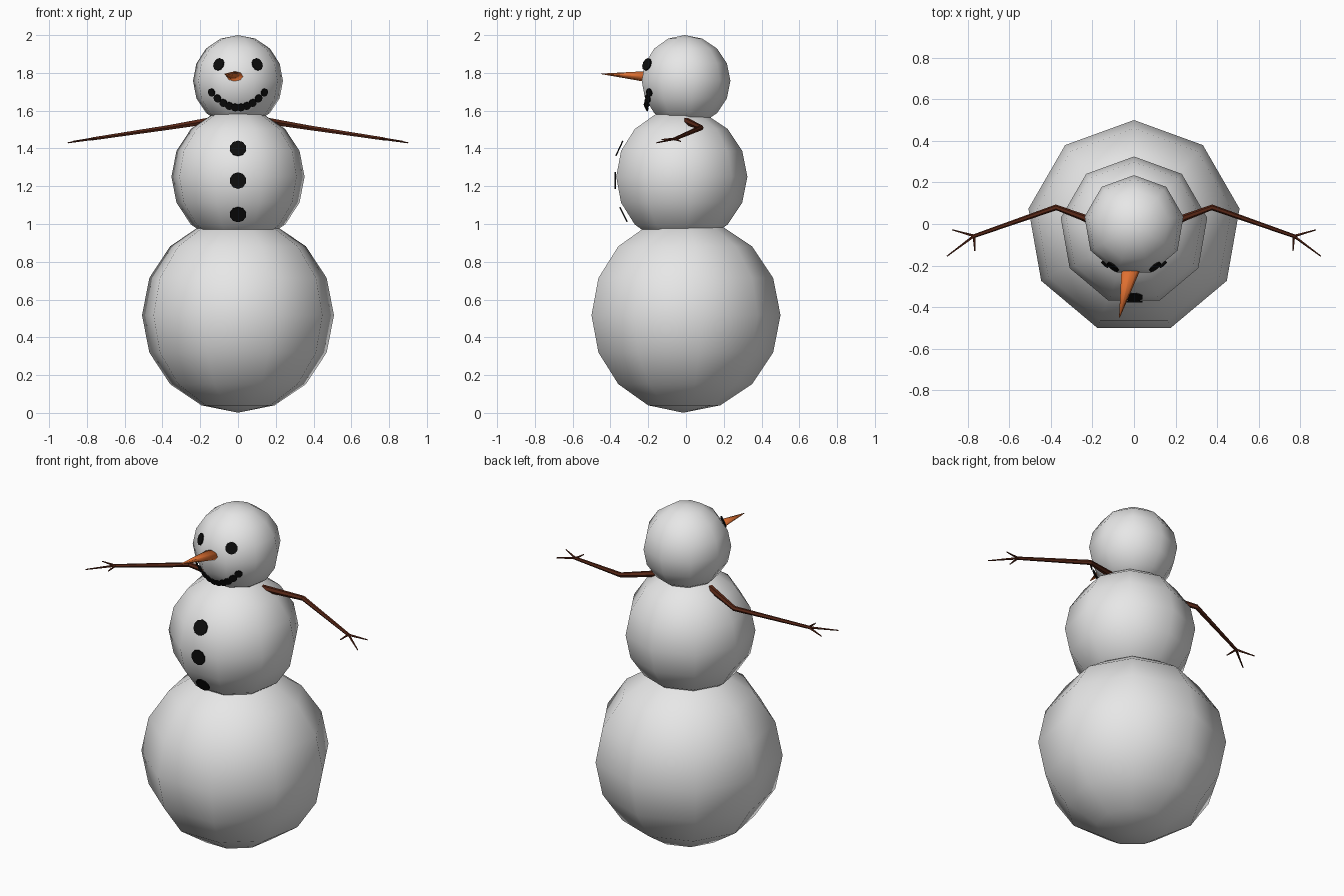
import bpy, bmesh, math
from mathutils import Vector, Matrix

if "Cube" in bpy.data.objects:
    bpy.data.objects.remove(bpy.data.objects["Cube"])


def material(name, r, g, b):
    m = bpy.data.materials.new(name)
    m.diffuse_color = (r, g, b, 1)
    m.use_nodes = True
    m.node_tree.nodes["Principled BSDF"].inputs["Base Color"].default_value = m.diffuse_color
    return m


SNOW = material("snow white", 0.8, 0.8, 0.8)
COAL = material("coal black", 0.004, 0.004, 0.004)
CARROT = material("carrot orange", 0.74, 0.16, 0.03)
BARK = material("bark brown", 0.1, 0.02, 0.008)


def finish(name, bm, mat, smooth=False):
    bmesh.ops.recalc_face_normals(bm, faces=bm.faces)
    me = bpy.data.meshes.new(name)
    bm.to_mesh(me)
    bm.free()
    me.materials.append(mat)
    for p in me.polygons:
        p.use_smooth = smooth
    ob = bpy.data.objects.new(name, me)
    bpy.context.collection.objects.link(ob)
    return ob


def snowball(name, y, z, radius):
    bm = bmesh.new()
    bmesh.ops.create_uvsphere(bm, u_segments=9, v_segments=8, radius=radius,
                              matrix=Matrix.Translation((0, y, z)))
    finish(name, bm, SNOW, True)


def tube(bm, points, sides=6, flat=1.0):
    """Tapered tube through (x, y, z, radius) points; flat squashes it in z."""
    pos = [Vector(p[:3]) for p in points]
    rings = []
    for i, p in enumerate(points):
        d = (pos[min(i + 1, len(pos) - 1)] - pos[max(i - 1, 0)]).normalized()
        side = d.cross(Vector((0, 0, 1))).normalized()
        up = side.cross(d)
        rings.append([bm.verts.new(pos[i] + p[3] * (math.cos(a) * side + flat * math.sin(a) * up))
                      for a in (2 * math.pi * k / sides for k in range(sides))])
    for a, b in zip(rings, rings[1:]):
        for k in range(sides):
            n = (k + 1) % sides
            bm.faces.new((a[k], a[n], b[n], b[k]))
    bm.faces.new(rings[0])
    bm.faces.new(rings[-1])


def coal_disc(name, centre, radius, turn, tilt):
    """Thin disc facing -y, turned sideways and tilted upward (degrees)."""
    t, e = math.radians(turn), math.radians(tilt)
    normal = Vector((math.sin(t) * math.cos(e), -math.cos(t) * math.cos(e), math.sin(e)))
    rot = normal.to_track_quat('Z', 'Y').to_matrix().to_4x4()
    bm = bmesh.new()
    bmesh.ops.create_cone(bm, cap_ends=True, segments=10, radius1=radius, radius2=radius,
                          depth=0.007, matrix=Matrix.Translation(centre) @ rot)
    finish(name, bm, COAL)


# Body
snowball("bottom_ball", -0.0155, 0.517, 0.516)
snowball("middle_ball", -0.033, 1.25, 0.358)
snowball("head", -0.007, 1.758, 0.242)

# Nose
bm = bmesh.new()
tube(bm, [(-0.012, -0.2, 1.78, 0.048), (-0.07, -0.45, 1.795, 0.002)], 8, 0.62)
finish("carrot_nose", bm, CARROT, True)

# Eyes
for s, label in ((-1, "left"), (1, "right")):
    coal_disc("eye_" + label, (s * 0.102, -0.207, 1.845), 0.034, s * 38, 18)

# Smile
for i in range(10):
    x = -0.14 + 0.28 * i / 9
    t = x / 0.14
    coal_disc("mouth_coal", (x, -0.213 + 0.018 * t * t, 1.616 + 0.08 * t * t),
              0.022, 40 * t, -28 + 16 * abs(t))

# Buttons
for y, z, tilt in ((-0.353, 1.4, 25), (-0.374, 1.23, 0), (-0.331, 1.05, -27)):
    coal_disc("button", (0, y, z), 0.044, 0, tilt)

# Stick arms with three twig fingers
limb = [(0.16, 0.0, 1.545, 0.019), (0.375, 0.08, 1.51, 0.014), (0.775, -0.06, 1.45, 0.009)]
tips = [(0.9, -0.155, 1.43), (0.875, -0.028, 1.437), (0.766, -0.13, 1.447)]
for s, label in ((-1, "left"), (1, "right")):
    flip = lambda p: (s * p[0],) + tuple(p[1:])
    bm = bmesh.new()
    tube(bm, [flip(p) for p in limb])
    for tip in tips:
        tube(bm, [flip((0.77, -0.058, 1.451, 0.007)), flip(tip + (0.003,))], 5)
    finish("stick_arm_" + label, bm, BARK)
